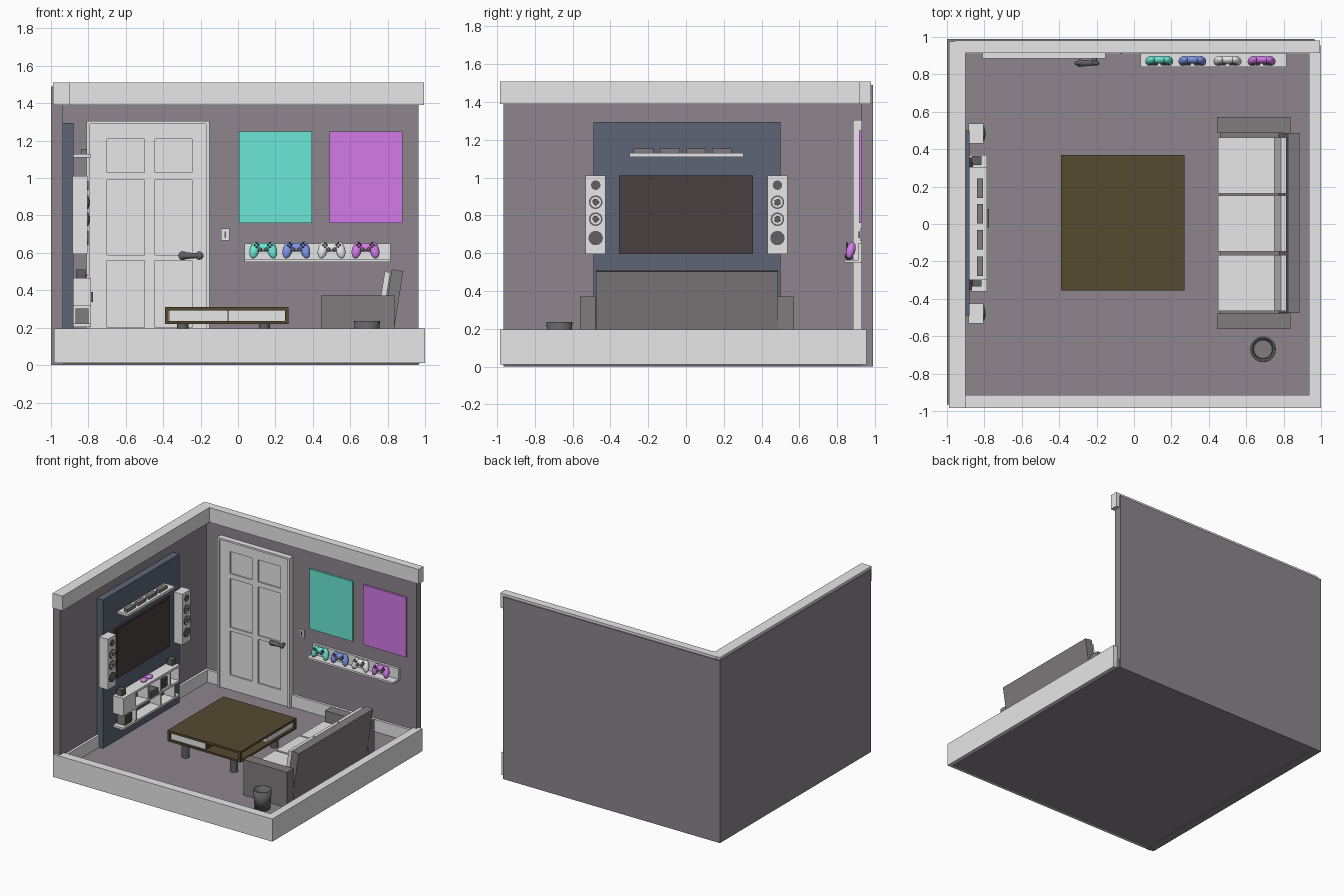
import bpy
from math import radians, pi

if "Cube" in bpy.data.objects:
    bpy.data.objects.remove(bpy.data.objects["Cube"])


def material(name, r, g, b):
    mat = bpy.data.materials.new(name)
    mat.use_nodes = True
    mat.diffuse_color = (r, g, b, 1)
    mat.node_tree.nodes["Principled BSDF"].inputs["Base Color"].default_value = (r, g, b, 1)
    return mat


white = material("white paint", .8, .8, .8)
mauve = material("mauve wall", .27, .24, .27)
navy = material("navy panel", .11, .13, .18)
black = material("screen black", .068, .053, .053)
brown = material("dark wood", .091, .068, .03)
teal = material("teal", .147, .8, .66)
purple = material("purple", .66, .2, .82)
blue = material("soft blue", .21, .3, .8)
grey = material("sofa grey", .22, .2, .21)
charcoal = material("charcoal", .12, .12, .125)


def finish(name, mat, smooth=False):
    ob = bpy.context.object
    ob.name = name
    ob.data.materials.append(mat)
    if smooth:
        bpy.ops.object.shade_smooth_by_angle(angle=radians(40))
    return ob


def box(name, mat, x, y, z, tilt=0):
    """Box from (low, high) ranges, optionally tilted about y."""
    spans = (x, y, z)
    bpy.ops.mesh.primitive_cube_add(size=1, location=[(a + b) / 2 for a, b in spans],
                                    rotation=(0, tilt, 0))
    bpy.context.object.scale = [b - a for a, b in spans]
    return finish(name, mat)


def ball(name, mat, loc, scale, rot=(0, 0, 0)):
    bpy.ops.mesh.primitive_uv_sphere_add(segments=20, ring_count=12, radius=1,
                                         location=loc, rotation=rot)
    bpy.context.object.scale = scale
    return finish(name, mat, True)


def cone(name, mat, loc, r1, r2, depth, rot=(0, 0, 0), fill='NGON'):
    bpy.ops.mesh.primitive_cone_add(vertices=24, radius1=r1, radius2=r2, depth=depth,
                                    location=loc, rotation=rot, end_fill_type=fill)
    return finish(name, mat, True)


# Room shell
floor = .08
box("floor", mauve, (-.98, .97), (-.96, .98), (.005, floor))
box("left_wall", mauve, (-1, -.935), (-.965, .99), (0, 1.49))
box("back_wall", mauve, (-.99, .965), (.93, .99), (0, 1.49))
box("left_trim", white, (-.99, -.9), (-.985, .975), (1.39, 1.51))
box("back_trim", white, (-.96, .995), (.915, .98), (1.39, 1.51))
box("front_rim", white, (-.985, 1), (-.985, -.915), (.01, .195))
box("right_rim", white, (.935, 1), (-.985, .955), (.01, .195))
box("left_baseboard", white, (-.94, -.915), (-.92, .93), (floor, .18))
for side, span in (("left", (-.92, -.8)), ("right", (-.16, .94))):
    box("back_baseboard_" + side, white, span, (.91, .935), (floor, .18))
box("feature_panel", navy, (-.94, -.88), (-.49, .5), (floor, 1.295))

# Panelled door: thin backing with stiles and rails in front
box("door_back", white, (-.8, -.16), (.91, .935), (floor, 1.3))
for stile in ((-.79, -.7), (-.5, -.445), (-.245, -.17)):
    box("door_stile", white, stile, (.897, .92), (floor, 1.29))
for rail in ((floor, .2), (.56, .59), (.99, 1.03), (1.21, 1.29)):
    box("door_rail", white, (-.79, -.17), (.897, .92), rail)
for jamb in ((-.81, -.79), (-.17, -.152)):
    box("door_jamb", white, jamb, (.885, .935), (floor, 1.305))
box("door_head", white, (-.81, -.152), (.885, .935), (1.29, 1.305))

# Door handle
cone("handle_stem", charcoal, (-.21, .88, .585), .012, .012, .05, (pi / 2, 0, 0))
cone("handle_bar", charcoal, (-.25, .86, .585), .02, .011, .1, (0, pi / 2, 0))
for x, r in ((-.295, .024), (-.207, .022)):
    ball("handle_end", charcoal, (x, .86, .585), (r, .013, r))

# Light switch and posters
box("switch_plate", white, (-.092, -.045), (.92, .935), (.665, .73))
box("switch_toggle", charcoal, (-.073, -.064), (.912, .925), (.68, .715))
box("teal_poster", teal, (.005, .395), (.915, .935), (.76, 1.25))
box("purple_poster", purple, (.49, .88), (.915, .935), (.76, 1.25))

# Display ledge with game pads
box("ledge_back", white, (.035, .815), (.91, .935), (.55, .65))
box("ledge_base", white, (.035, .815), (.84, .92), (.55, .565))


def game_pad(x, mat):
    lean = radians(-15)
    for s in (-1, 1):
        ball("pad_grip", mat, (x + s * .047, .872, .615), (.026, .024, .047),
             (lean, s * radians(-14), 0))
        ball("pad_stick", charcoal, (x + s * .017, .857, .617), (.011, .01, .011))
    ball("pad_body", mat, (x, .878, .63), (.055, .02, .024), (lean, 0, 0))
    for dx, dz in ((-.01, 0), (.01, 0), (0, .01), (0, -.01)):
        for s in (-1, 1):
            ball("pad_button", charcoal, (x + s * .036 + dx, .852, .642 + dz), (.005, .006, .005))


for x, mat in ((.135, teal), (.312, blue), (.5, white), (.682, purple)):
    game_pad(x, mat)

# Television
box("tv_body", black, (-.885, -.865), (-.355, .355), (.595, 1.01))
box("tv_screen", black, (-.87, -.861), (-.328, .328), (.61, .995))

# Speakers with driver cones
for y in (-.478, .484):
    box("speaker", white, (-.885, -.805), (y - .053, y + .053), (.595, 1.01))
    for z, r in ((.96, .025), (.87, .036), (.78, .036), (.68, .038)):
        side = (0, pi / 2, 0)
        cone("driver", charcoal, (-.803, y, z), r, r, .008, side)
        if r == .036:
            cone("driver_ring", white, (-.801, y, z), .028, .028, .009, side)
            cone("driver_core", charcoal, (-.8, y, z), .019, .016, .012, side)

# Shelf above the television
box("wall_shelf", white, (-.885, -.785), (-.3, .305), (1.11, 1.13))
for y in (-.225, -.085, .055, .19):
    box("shelf_case", grey, (-.84, -.808), (y - .052, y + .052), (1.13, 1.155))

# Media console with cubbies and a low shelf
depth = (-.885, -.785)
for z in (.32, .447):
    box("console_board", white, depth, (-.36, .37), (z, z + .018))
box("console_cabinet", white, depth, (-.36, -.2), (.325, .46))
for y in (-.04, .12, .24, .358):
    box("console_divider", white, depth, (y, y + .012), (.325, .46))
box("low_shelf", white, depth, (-.36, .37), (.205, .222))
for y in (-.2, .12, .3):
    box("low_shelf_support", white, depth, (y, y + .014), (.21, .33))
for i in range(5):
    for start, base in ((-.32, .222), (.14, .338)):
        y = start + i * .019
        box("book", (grey, charcoal)[i % 2], (-.87, -.8), (y, y + .015), (base, base + .08))
box("game_console", charcoal, (-.87, -.775), (-.02, .08), (.338, .39))
for y in (-.31, .34):
    box("console_speaker", charcoal, (-.865, -.815), (y - .024, y + .024), (.465, .512))
for y in (-.03, .04):
    ball("small_pad", purple, (-.83, y, .48), (.025, .032, .016))

# Coffee table with two offset drawers
tx, ty = (-.39, .27), (-.355, .368)
box("table_top", brown, tx, ty, (.292, .31))
box("table_bottom", brown, tx, ty, (.22, .236))
box("table_drawer_front", white, (-.37, -.055), (-.34, .0), (.236, .292))
box("table_drawer_back", white, (-.05, .25), (.02, .352), (.236, .292))
box("table_divider", brown, (-.055, -.05), (-.335, .35), (.236, .292))
for x in (-.39, .252):
    for y in (-.355, .35):
        box("table_post", brown, (x, x + .018), (y, y + .018), (.23, .3))
for x in (-.295, .142):
    for y in (-.255, .268):
        cone("table_leg", charcoal, (x, y, .15), .03, .03, .14)

# Sofa: base, arms, leaning back and three seats
box("sofa_base", grey, (.46, .8), (-.48, .488), (floor, .22))
for y in (-.562, .487):
    box("sofa_arm", grey, (.445, .836), (y, y + .084), (floor, .372))
lean = radians(9)
box("sofa_back", grey, (.79, .852), (-.476, .486), (.1, .51), lean)
for y in (-.465, -.148, .163):
    box("seat_cushion", white, (.45, .775), (y, y + .3), (.2, .295))
    box("back_cushion", white, (.765, .795), (y, y + .3), (.25, .5), lean)

# Waste bin
bin_wall = cone("waste_bin", charcoal, (.69, -.67, .158), .058, .069, .155, fill='NOTHING')
shell = bin_wall.modifiers.new("thickness", 'SOLIDIFY')
shell.thickness = .01
cone("bin_bottom", grey, (.69, -.67, .088), .056, .056, .012)
